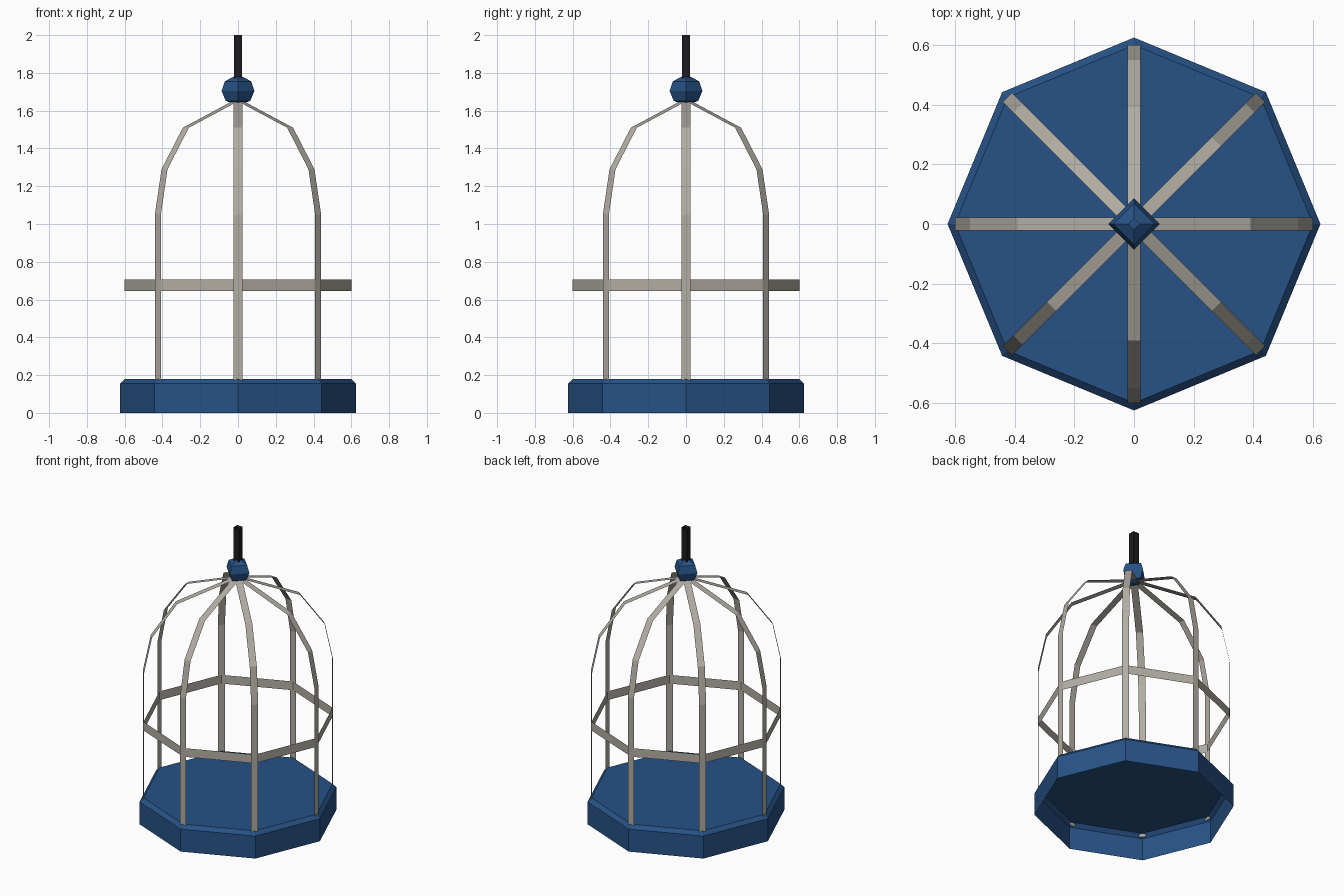
import bpy
from math import sin, cos, pi

if "Cube" in bpy.data.objects:
    bpy.data.objects.remove(bpy.data.objects["Cube"])


def material(name, rgb):
    m = bpy.data.materials.new(name)
    m.diffuse_color = (*rgb, 1)
    m.use_nodes = True
    m.node_tree.nodes["Principled BSDF"].inputs["Base Color"].default_value = m.diffuse_color
    return m


BLUE = material("blue_paint", (0.02, 0.085, 0.24))
WIRE = material("pale_metal", (0.45, 0.42, 0.37))
BLACK = material("black_rod", (0.012, 0.012, 0.013))


def make(name, verts, faces, mat):
    me = bpy.data.meshes.new(name)
    me.from_pydata(verts, [], faces)
    me.materials.append(mat)
    ob = bpy.data.objects.new(name, me)
    bpy.context.collection.objects.link(ob)
    return ob


def lathe(name, profile, sides, mat, turn=0.0, cap_top=False, cap_bottom=False):
    """Revolve an (r, z) profile, listed bottom to top, into flat sides."""
    verts = [(r * cos(turn + 2 * pi * k / sides), r * sin(turn + 2 * pi * k / sides), z)
             for r, z in profile for k in range(sides)]
    faces = []
    for i in range(len(profile) - 1):
        for k in range(sides):
            n = (k + 1) % sides
            a, b = i * sides, (i + 1) * sides
            faces.append((a + k, a + n, b + n, b + k))
    if cap_top:
        last = (len(profile) - 1) * sides
        faces.append(tuple(range(last, last + sides)))
    if cap_bottom:
        faces.append(tuple(reversed(range(sides))))
    return make(name, verts, faces, mat)


# Hollow tray, open underneath, with a chamfered top edge
lathe("base_tray", [(0.625, 0), (0.625, 0.155), (0.6, 0.18)], 8, BLUE, cap_top=True)

# Thin flat ring around the bars
lathe("middle_ring", [(0.6, 0.645), (0.6, 0.705)], 8, WIRE)

# Eight flat strip bars bending in to the top
path = [(0.6, 0.155), (0.6, 1.05), (0.55, 1.29), (0.39, 1.51), (0.015, 1.652)]
half = 0.0225
for k in range(8):
    c, s = cos(k * pi / 4), sin(k * pi / 4)
    verts = [(r * c - t * s, r * s + t * c, z) for r, z in path for t in (-half, half)]
    faces = [(2 * i, 2 * i + 1, 2 * i + 3, 2 * i + 2) for i in range(len(path) - 1)]
    make(f"cage_bar_{k + 1}", verts, faces, WIRE)

# Four-sided finial knob
lathe("top_knob", [(0.025, 1.637), (0.065, 1.652), (0.087, 1.705), (0.07, 1.755), (0.02, 1.782)],
      4, BLUE, cap_top=True, cap_bottom=True)

# Square open hanging rod
lathe("hanging_rod", [(0.03, 1.76), (0.03, 2.0)], 4, BLACK, turn=pi / 4)
